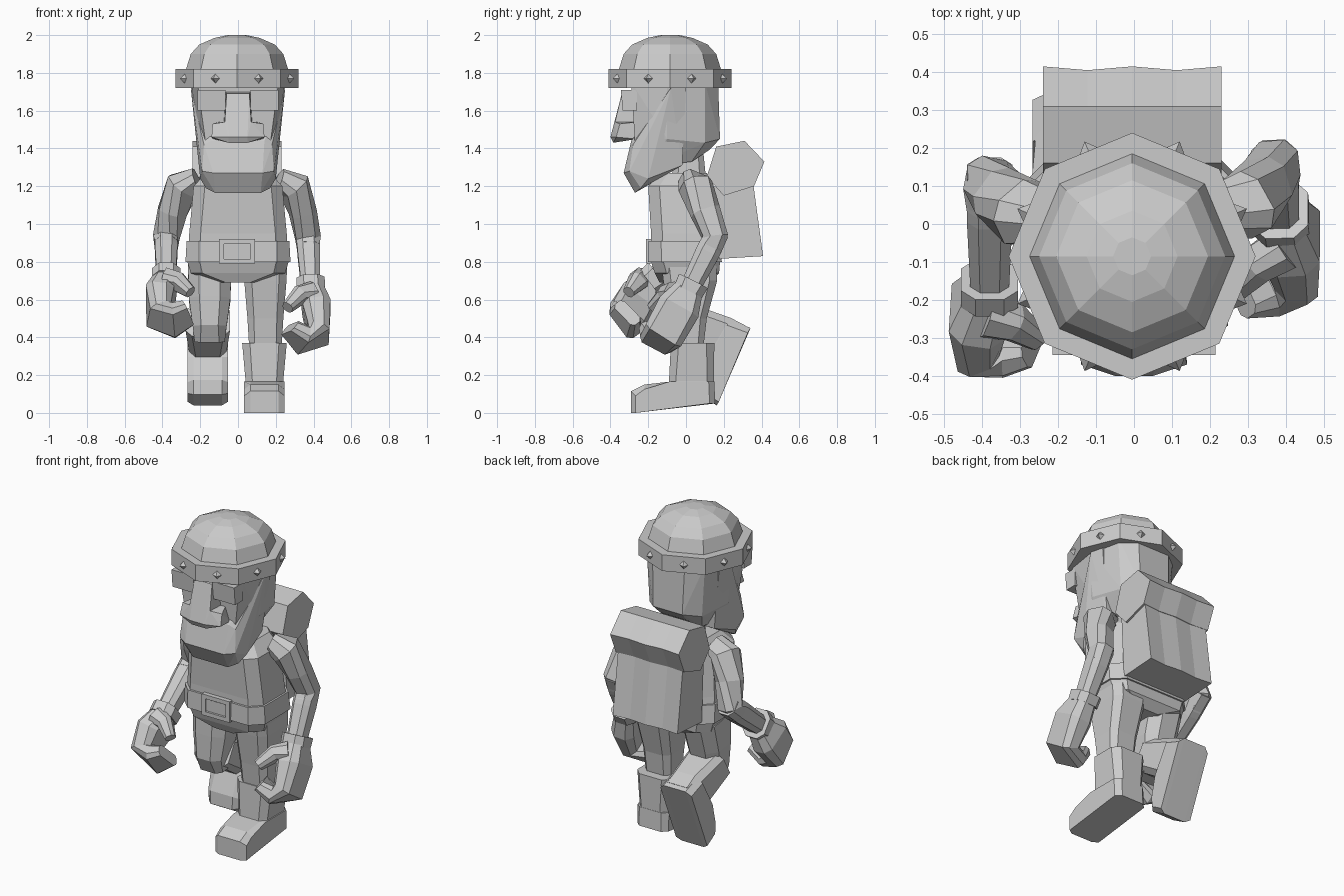
import bpy, bmesh, math
from mathutils import Vector, Matrix

if "Cube" in bpy.data.objects:
    bpy.data.objects.remove(bpy.data.objects["Cube"])

grey = bpy.data.materials.new("plain grey")
grey.diffuse_color = (0.6, 0.6, 0.6, 1)
grey.use_nodes = True
grey.node_tree.nodes["Principled BSDF"].inputs["Base Color"].default_value = grey.diffuse_color


def finish(name, bm):
    bmesh.ops.recalc_face_normals(bm, faces=bm.faces)
    me = bpy.data.meshes.new(name)
    bm.to_mesh(me)
    bm.free()
    me.materials.append(grey)
    ob = bpy.data.objects.new(name, me)
    bpy.context.collection.objects.link(ob)
    return ob


def loft(name, rings):
    bm = bmesh.new()
    rows = [[bm.verts.new(p) for p in r] for r in rings]
    n = len(rows[0])
    for a, b in zip(rows, rows[1:]):
        for i in range(n):
            j = (i + 1) % n
            bm.faces.new((a[i], a[j], b[j], b[i]))
    bm.faces.new(rows[0])
    bm.faces.new(rows[-1])
    return finish(name, bm)


def hull(name, pts, mirrored=True):
    # convex block from corner points, mirrored in x
    bm = bmesh.new()
    for x, y, z in pts:
        bm.verts.new((x, y, z))
        if mirrored and x:
            bm.verts.new((-x, y, z))
    bmesh.ops.convex_hull(bm, input=bm.verts)
    loose = [v for v in bm.verts if not v.link_faces]
    bmesh.ops.delete(bm, geom=loose, context='VERTS')
    return finish(name, bm)


def cut_rect(hx, hy, c):
    # rectangle with chamfered corners
    return [(hx, hy - c), (hx - c, hy), (c - hx, hy), (-hx, hy - c),
            (-hx, c - hy), (c - hx, -hy), (hx - c, -hy), (hx, c - hy)]


def stack(name, rows, c=0.3):
    # rows: z, x centre, half width, y min, y max
    rings = []
    for z, cx, hx, y0, y1 in rows:
        hy = (y1 - y0) / 2
        rings.append([(cx + x, (y0 + y1) / 2 + y, z) for x, y in cut_rect(hx, hy, c * min(hx, hy) * 1.2)])
    return loft(name, rings)


def tube(name, path, side, c=0.5):
    # path: point, half size along side, half size across
    pts = [Vector(p[0]) for p in path]
    rings = []
    for i, (p, a, b) in enumerate(path):
        t = (pts[min(i + 1, len(pts) - 1)] - pts[max(i - 1, 0)]).normalized()
        u = Vector(side)
        u = (u - u.dot(t) * t).normalized()
        w = t.cross(u)
        rings.append([pts[i] + u * x + w * y for x, y in cut_rect(a, b, c * min(a, b))])
    return loft(name, rings)


def prism(name, profile, x0, x1):
    return loft(name, [[(x, y, z) for y, z in profile] for x in (x0, x1)])


# helmet: octagonal dome, rim and studs
HX, HY = -0.005, -0.085


def octagon(r, z):
    return [(HX + r * math.sin(i * math.pi / 4), HY + r * math.cos(i * math.pi / 4), z) for i in range(8)]


loft("helmet_dome", [octagon(r, z) for r, z in
                     ((0.27, 1.78), (0.27, 1.82), (0.245, 1.9), (0.2, 1.95), (0.12, 1.985), (0.05, 2.0))])
loft("helmet_rim", [octagon(0.325, 1.72), octagon(0.325, 1.82)])
bm = bmesh.new()
for i in range(8):
    place = (Matrix.Translation((HX, HY, 1.77)) @ Matrix.Rotation((i + 0.5) * math.pi / 4, 4, 'Z')
             @ Matrix.Translation((0.312, 0, 0)) @ Matrix.Rotation(math.pi / 2, 4, 'Y'))
    bmesh.ops.create_cone(bm, cap_ends=True, segments=4, radius1=0.028, radius2=0, depth=0.03, matrix=place)
finish("helmet_studs", bm)

# head, face and beard
hull("head", [(0.215, -0.29, 1.75), (0.245, -0.1, 1.75), (0.2, 0.1, 1.75), (0.11, 0.17, 1.75),
              (0.17, -0.27, 1.42), (0.22, -0.1, 1.45), (0.18, 0.1, 1.43), (0.1, 0.18, 1.45),
              (0.09, 0.12, 1.39), (0.13, 0.03, 1.33), (0.15, -0.2, 1.3)])
hull("beard", [(0.14, -0.29, 1.44), (0.18, -0.28, 1.42), (0.13, -0.33, 1.27), (0.19, -0.30, 1.28),
               (0.12, -0.27, 1.165), (0.17, -0.24, 1.19), (0.18, -0.02, 1.31), (0.25, -0.08, 1.72),
               (0.23, 0.0, 1.72), (0.2, -0.2, 1.24)])
hull("nose_bridge", [(0.06, -0.34, 1.69), (0.065, -0.27, 1.7), (0.07, -0.375, 1.54), (0.05, -0.4, 1.46),
                     (0.08, -0.27, 1.45)])
hull("nostrils", [(0.07, -0.375, 1.54), (0.135, -0.35, 1.53), (0.14, -0.37, 1.46), (0.05, -0.4, 1.46),
                  (0.05, -0.385, 1.43), (0.13, -0.26, 1.45), (0.1, -0.26, 1.54)])
for s, n in ((-1, "right"), (1, "left")):
    hull(n + "_brow", [(s * x, y, z) for x in (0.065, 0.215) for y, z in
                       ((-0.345, 1.71), (-0.335, 1.6), (-0.26, 1.6), (-0.26, 1.71))], False)
stack("neck", [(1.2, 0, 0.11, -0.08, 0.11), (1.4, 0, 0.1, -0.06, 0.09)])

# torso, belt and buckle
stack("torso", [(0.69, 0, 0.1, -0.14, 0.13), (0.74, 0, 0.25, -0.165, 0.175), (0.8, 0, 0.268, -0.185, 0.18),
                (0.95, 0, 0.258, -0.185, 0.15), (1.2, 0, 0.235, -0.2, 0.13), (1.27, 0, 0.17, -0.14, 0.11)])
stack("belt", [(0.8, 0, 0.278, -0.2, 0.19), (0.91, 0, 0.272, -0.198, 0.17)])
prism("buckle_plate", [(-0.205, 0.82), (-0.205, 0.89), (-0.19, 0.89), (-0.19, 0.82)], -0.075, 0.065)
for name, x0, x1, z0, z1 in (("top", -0.1, 0.09, 0.895, 0.92), ("bottom", -0.1, 0.09, 0.79, 0.815),
                             ("right", -0.1, -0.075, 0.815, 0.895), ("left", 0.065, 0.09, 0.815, 0.895)):
    prism("buckle_" + name, [(-0.213, z0), (-0.213, z1), (-0.185, z1), (-0.185, z0)], x0, x1)

# backpack with a wider bedroll on top, gently fluted across the width
flutes = ((-1, 0), (-0.5, -0.01), (0, 0), (0.5, -0.01), (1, 0))
for name, half, prof in (
        ("backpack", 0.222, [(0.17, 0.815), (0.408, 0.83), (0.355, 1.22), (0.15, 1.2)]),
        ("bedroll", 0.235, [(0.16, 1.41), (0.31, 1.44), (0.415, 1.33), (0.36, 1.2), (0.2, 1.15), (0.11, 1.25)])):
    loft(name, [[(-0.005 + half * x, y + f * (y > 0.35), z) for y, z in prof] for x, f in flutes])

# legs
stack("left_thigh", [(0.33, 0.145, 0.085, -0.07, 0.09), (0.5, 0.145, 0.095, -0.09, 0.11),
                     (0.7, 0.145, 0.112, -0.12, 0.165), (0.78, 0.145, 0.115, -0.13, 0.16)])
tube("right_thigh", [((-0.15, 0.02, 0.78), 0.115, 0.14), ((-0.15, -0.01, 0.6), 0.11, 0.115),
                     ((-0.15, -0.03, 0.46), 0.09, 0.095), ((-0.15, -0.02, 0.38), 0.08, 0.06)], (1, 0, 0))
tube("right_knee", [((-0.15, -0.05, 0.46), 0.08, 0.07), ((-0.15, 0.06, 0.48), 0.09, 0.08)], (1, 0, 0))

# boots: the same shape, one planted and one swung back on its toe
foot = [(-0.29, 0), (0.155, 0.05), (0.15, 0.165), (-0.09, 0.165), (-0.22, 0.15), (-0.29, 0.115)]


def boot(name, cx, angle, offset, back):
    # outer slices are drawn in at the toe, heel and top
    rings = []
    for x, cut in ((-0.107, 1), (-0.075, 0), (0.075, 0), (0.107, 1)):
        rings.append([(cx + x, y + cut * (0.022 if y < -0.25 else -0.03 if y > 0.1 else 0),
                       z - cut * (0.025 if 0.1 < z < 0.16 else 0)) for y, z in foot])
    sole = loft(name + "_foot", rings)
    shaft = stack(name + "_shaft", [(0.08, cx, 0.105, -0.1, 0.152), (0.17, cx, 0.1, -0.09, 0.148),
                                    (0.37, cx, 0.118, -0.08, back)])
    if angle:
        # lean the heel so the back of the boot runs straight
        for v in sole.data.vertices:
            if v.co.y > 0.1 and v.co.z > 0.1:
                v.co.y -= 0.015
    heel = Vector((0, 0.155, 0.05))
    m = (Matrix.Translation(offset) @ Matrix.Translation(heel)
         @ Matrix.Rotation(angle, 4, 'X') @ Matrix.Translation(-heel))
    for ob in (sole, shaft):
        ob.data.transform(m)


boot("left_boot", 0.14, 0, (0, 0, 0), 0.15)
boot("right_boot", -0.16, math.radians(60), (0, 0.187, 0.4), 0.11)


# arms with gloves curled into loose fists
def arm(n, shoulder, elbow, wrist, knuckles, curl, spread):
    sh, el, wr, kn = map(Vector, (shoulder, elbow, wrist, knuckles))
    s = math.copysign(1, sh.x)
    tube(n + "_upper_arm", [(sh + Vector((-s * 0.08, -0.02, 0.03)), 0.065, 0.055), (sh, 0.085, 0.08),
                            (sh.lerp(el, 0.5) + Vector((s * 0.01, 0, 0)), 0.075, 0.068), (el, 0.065, 0.066),
                            (el.lerp(wr, 0.2), 0.065, 0.06)], spread)
    tube(n + "_forearm", [(el.lerp(wr, -0.1), 0.06, 0.06), (el.lerp(wr, 0.3), 0.065, 0.06),
                          (wr, 0.055, 0.05)], spread)
    d = (wr - el).normalized()
    tube(n + "_cuff", [(wr - d * 0.03, 0.085, 0.075), (wr + d * 0.03, 0.08, 0.075)], spread)
    c1, c2 = (Vector(c) for c in curl)
    tube(n + "_glove", [(wr, 0.07, 0.06), (wr.lerp(kn, 0.45) + Vector((s * 0.012, 0, 0)), 0.115, 0.075),
                        (kn, 0.11, 0.06), (c1, 0.1, 0.05), (c2, 0.08, 0.035)], spread)
    sp = Vector(spread).normalized()
    base = wr.lerp(kn, 0.25) + sp * 0.06
    tip = c2 + sp * 0.06 + (wr - kn) * 0.32
    tube(n + "_thumb", [(base, 0.055, 0.055), (base.lerp(tip, 0.5) + (wr - kn) * 0.1, 0.05, 0.045),
                        (tip, 0.03, 0.03)], spread)


arm("left", (0.295, 0.05, 1.2), (0.37, 0.155, 0.93), (0.385, 0.025, 0.67),
    (0.425, -0.115, 0.42), ((0.345, -0.15, 0.385), (0.275, -0.17, 0.45)), (0, -0.88, 0.47))
arm("right", (-0.295, 0.03, 1.2), (-0.38, 0.11, 0.93), (-0.38, -0.17, 0.71),
    (-0.42, -0.305, 0.52), ((-0.34, -0.32, 0.49), (-0.265, -0.31, 0.53)), (0, -0.6, 0.8))
